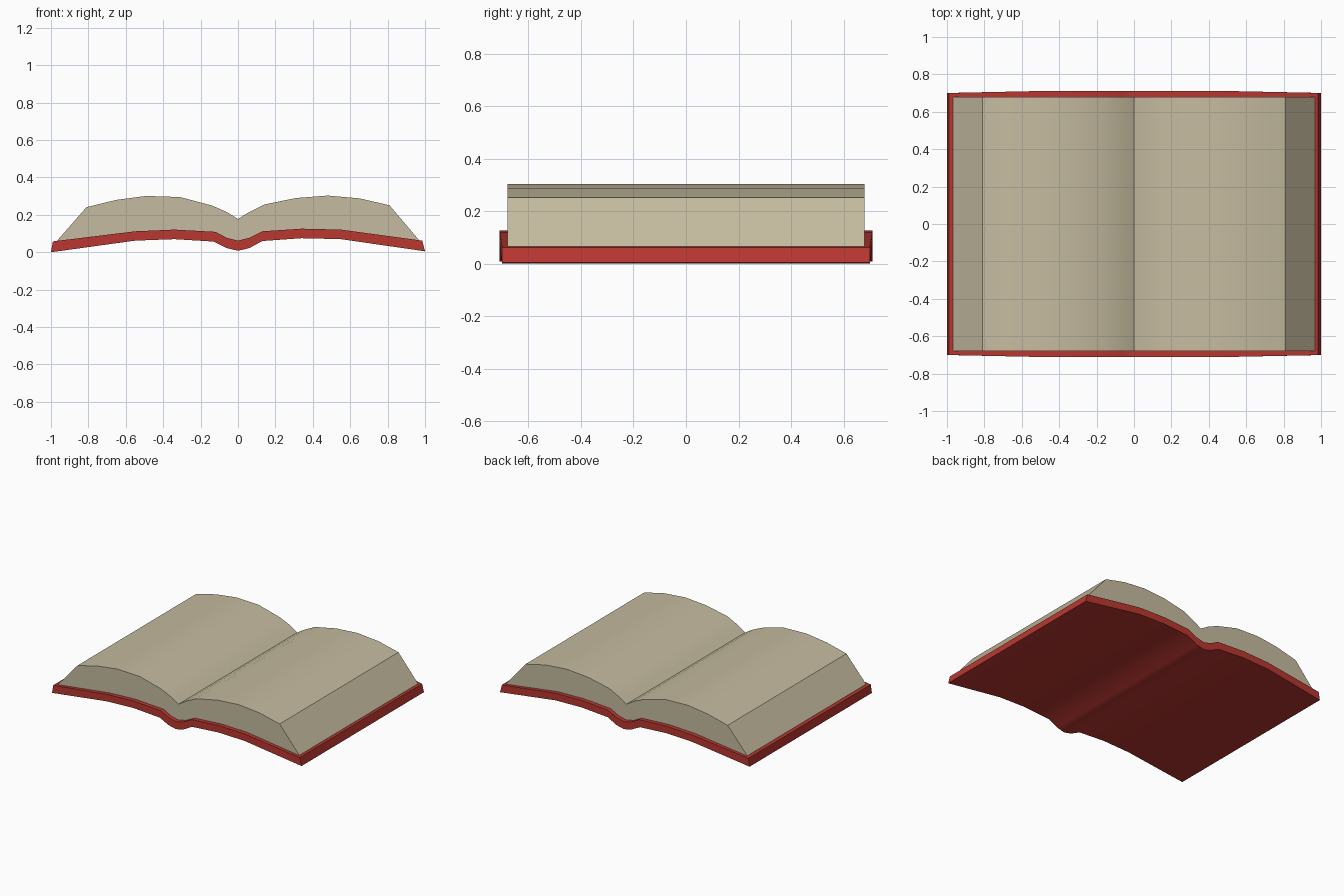
import bpy, bmesh, math

if "Cube" in bpy.data.objects:
    bpy.data.objects.remove(bpy.data.objects["Cube"])


def material(name, rgb):
    m = bpy.data.materials.new(name)
    m.diffuse_color = (*rgb, 1)
    m.use_nodes = True
    m.node_tree.nodes["Principled BSDF"].inputs["Base Color"].default_value = m.diffuse_color
    return m


def interp(profile, x):
    for (x0, z0), (x1, z1) in zip(profile, profile[1:]):
        if x <= x1:
            return z0 + (z1 - z0) * (x - x0) / (x1 - x0)
    return profile[-1][1]


def slab(name, top, bottom, half_depth, mat):
    """Sweep the strip between two matching profiles along y."""
    bm = bmesh.new()
    rings = []
    for t, b in zip(top, bottom):
        d = half_depth(t[0])
        rings.append([bm.verts.new((p[0], y, p[1]))
                      for p, y in ((t, -d), (t, d), (b, d), (b, -d))])
    for r, s in zip(rings, rings[1:]):
        for i in range(4):
            j = (i + 1) % 4
            bm.faces.new((r[i], r[j], s[j], s[i]))
    bm.faces.new(rings[0])
    bm.faces.new(rings[-1])
    bmesh.ops.recalc_face_normals(bm, faces=bm.faces)
    mesh = bpy.data.meshes.new(name)
    bm.to_mesh(mesh)
    bm.free()
    mesh.polygons.foreach_set("use_smooth", [True] * len(mesh.polygons))
    mesh.set_sharp_from_angle(angle=math.radians(30))
    mesh.materials.append(mat)
    obj = bpy.data.objects.new(name, mesh)
    bpy.context.collection.objects.link(obj)
    return obj


red = material("cover red", (0.485, 0.038, 0.030))
cream = material("page cream", (0.56, 0.50, 0.35))

# Cover: wavy board, dipping at the spine
cover_top = [(-0.99, 0.058), (-0.55, 0.112), (-0.34, 0.121), (-0.12, 0.109),
             (-0.06, 0.077), (0, 0.062), (0.06, 0.077), (0.13, 0.112),
             (0.34, 0.126), (0.55, 0.121), (0.985, 0.062)]
cover_bottom = [(-1.0, 0.0), (-0.55, 0.062), (-0.34, 0.07), (-0.13, 0.057),
                (-0.06, 0.022), (0, 0.008), (0.06, 0.022), (0.13, 0.06),
                (0.34, 0.075), (0.55, 0.07), (1.0, 0.005)]
slab("cover", cover_top, cover_bottom,
     lambda x: 0.71 - 0.01 * max(0, abs(x) - 0.75) / 0.25, red)

# Pages: two arched leaves meeting in the gutter, resting on the cover
page_top = [(-0.967, 0.062), (-0.81, 0.241), (-0.65, 0.28), (-0.49, 0.301),
            (-0.31, 0.295), (-0.14, 0.25), (-0.06, 0.215), (0, 0.178),
            (0.06, 0.215), (0.14, 0.255), (0.31, 0.29), (0.48, 0.303),
            (0.65, 0.288), (0.81, 0.251), (0.967, 0.066)]
page_bottom = [(x, interp(cover_top, x) - 0.012) for x, z in page_top]
slab("pages", page_top, page_bottom, lambda x: 0.68, cream)
